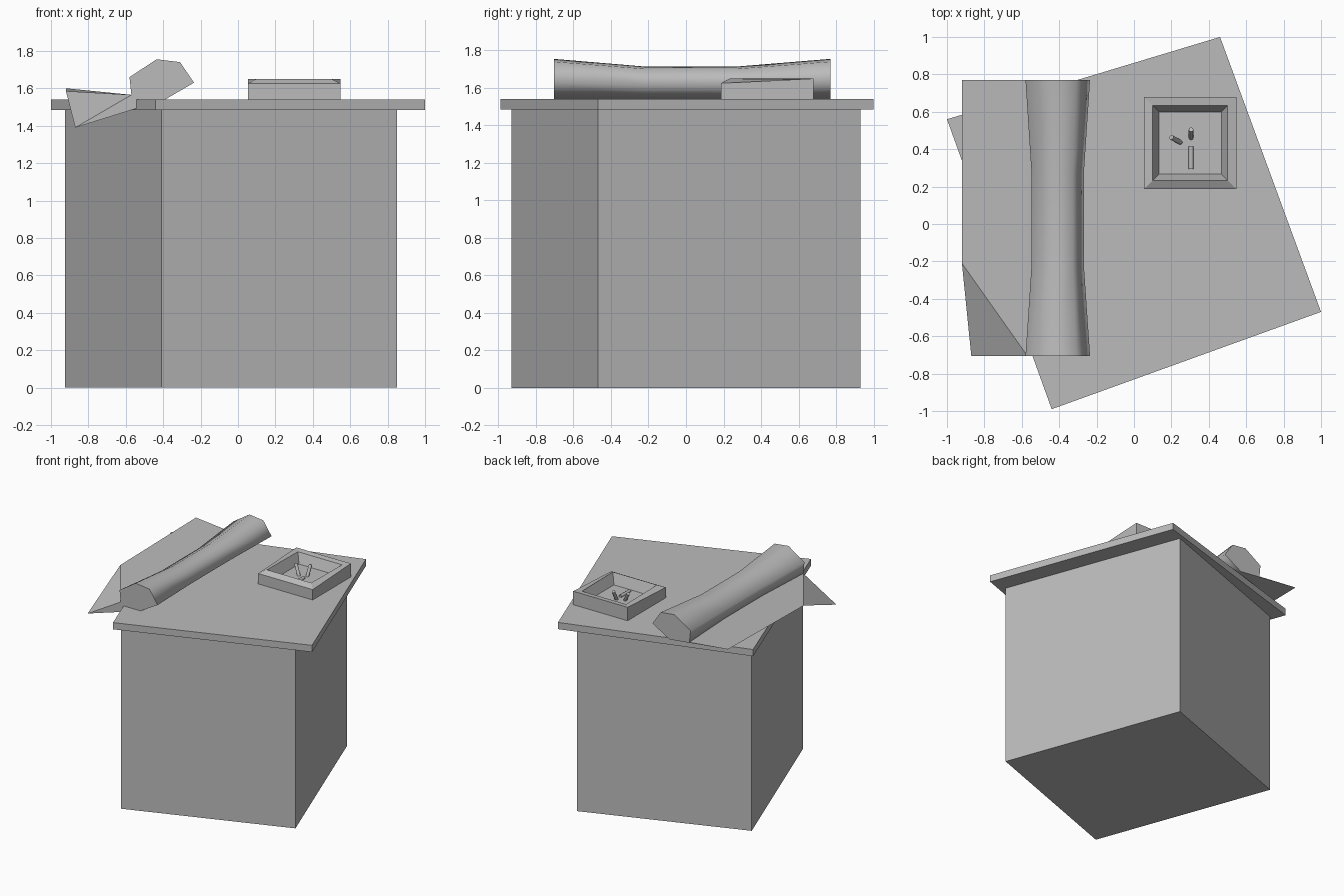
import bpy, bmesh, math
from mathutils import Vector

cube = bpy.data.objects.get("Cube")
if cube:
    bpy.data.objects.remove(cube, do_unlink=True)

grey = bpy.data.materials.new("plain_grey")
grey.use_nodes = True
grey.diffuse_color = (0.5, 0.5, 0.5, 1)
grey.node_tree.nodes["Principled BSDF"].inputs["Base Color"].default_value = (0.5, 0.5, 0.5, 1)


def build(name, rings, cap_start=True, cap_end=True, smooth=False):
    """Skin a stack of matching closed rings, with optional end caps."""
    bm = bmesh.new()
    loops = [[bm.verts.new(p) for p in ring] for ring in rings]
    for a, b in zip(loops, loops[1:]):
        for i in range(len(a)):
            j = (i + 1) % len(a)
            bm.faces.new((a[i], a[j], b[j], b[i])).smooth = smooth
    if cap_start:
        bm.faces.new(loops[0][::-1])
    if cap_end:
        bm.faces.new(loops[-1])
    return finish(name, bm)


def finish(name, bm):
    bmesh.ops.recalc_face_normals(bm, faces=bm.faces)
    mesh = bpy.data.meshes.new(name)
    bm.to_mesh(mesh)
    bm.free()
    mesh.materials.append(grey)
    obj = bpy.data.objects.new(name, mesh)
    bpy.context.collection.objects.link(obj)
    return obj


def slab(name, corners, low, high):
    return build(name, [[(x, y, z) for x, y in corners] for z in (low, high)])


# Block base and overhanging top
slab("base", [(-0.41, -0.93), (0.85, -0.47), (0.335, 0.93), (-0.925, 0.47)], 0, 1.485)
slab("table_top", [(-0.44, -0.99), (1, -0.47), (0.46, 1), (-1, 0.56)], 1.485, 1.54)

# Rolled paper, narrower at the waist
FRONT, BACK = -0.705, 0.77
profile = [(-0.58, 1.66), (-0.435, 1.755), (-0.31, 1.74), (-0.235, 1.63), (-0.39, 1.54), (-0.57, 1.565)]


def roll_ring(y, s):
    return [(-0.41 + (x + 0.41) * s, y, 1.54 + (z - 1.54) * s) for x, z in profile]


build("paper_roll", [roll_ring(FRONT, 1), roll_ring(-0.22, 0.81),
                     roll_ring(0.27, 0.81), roll_ring(BACK, 1)], smooth=True)

# Loose end of the paper with one drooping corner
bm = bmesh.new()
top_f, top_b, low_f, low_b, edge_b, fold, tip = [bm.verts.new(p) for p in (
    (-0.57, FRONT, 1.565), (-0.57, BACK, 1.565), (-0.39, FRONT, 1.54), (-0.39, BACK, 1.54),
    (-0.92, BACK, 1.6), (-0.92, -0.21, 1.585), (-0.87, FRONT, 1.39))]
for face in ((top_f, top_b, edge_b, fold), (top_f, fold, tip), (low_b, low_f, fold, edge_b),
             (low_f, tip, fold), (top_f, tip, low_f), (top_b, low_b, edge_b), (top_f, low_f, low_b, top_b)):
    bm.faces.new(face)
finish("paper_sheet", bm)

# Square dish with a sloped front rim
CX, CY = 0.3, 0.433


def square(half, front_z, back_z):
    return [(CX + sx * half, CY + sy * half, back_z if sy > 0 else front_z)
            for sx, sy in ((-1, -1), (1, -1), (1, 1), (-1, 1))]


build("dish", [square(0.247, 1.54, 1.54), square(0.247, 1.625, 1.65),
               square(0.2, 1.65, 1.645), square(0.167, 1.565, 1.565)])


# Short sticks in the dish
def stick(name, start, end, radius=0.013, sides=8):
    start, end = Vector(start), Vector(end)
    turn = (end - start).to_track_quat('Z', 'Y')
    circle = [Vector((math.cos(a), math.sin(a), 0)) * radius
              for a in (math.tau * i / sides for i in range(sides))]
    build(name, [[p + turn @ c for c in circle] for p in (start, end)], smooth=True)


stick("stick_left", (0.25, 0.435, 1.555), (0.2, 0.463, 1.64))
stick("stick_back", (0.305, 0.458, 1.555), (0.305, 0.505, 1.645))
stick("stick_flat", (0.305, 0.295, 1.57), (0.305, 0.415, 1.57))
